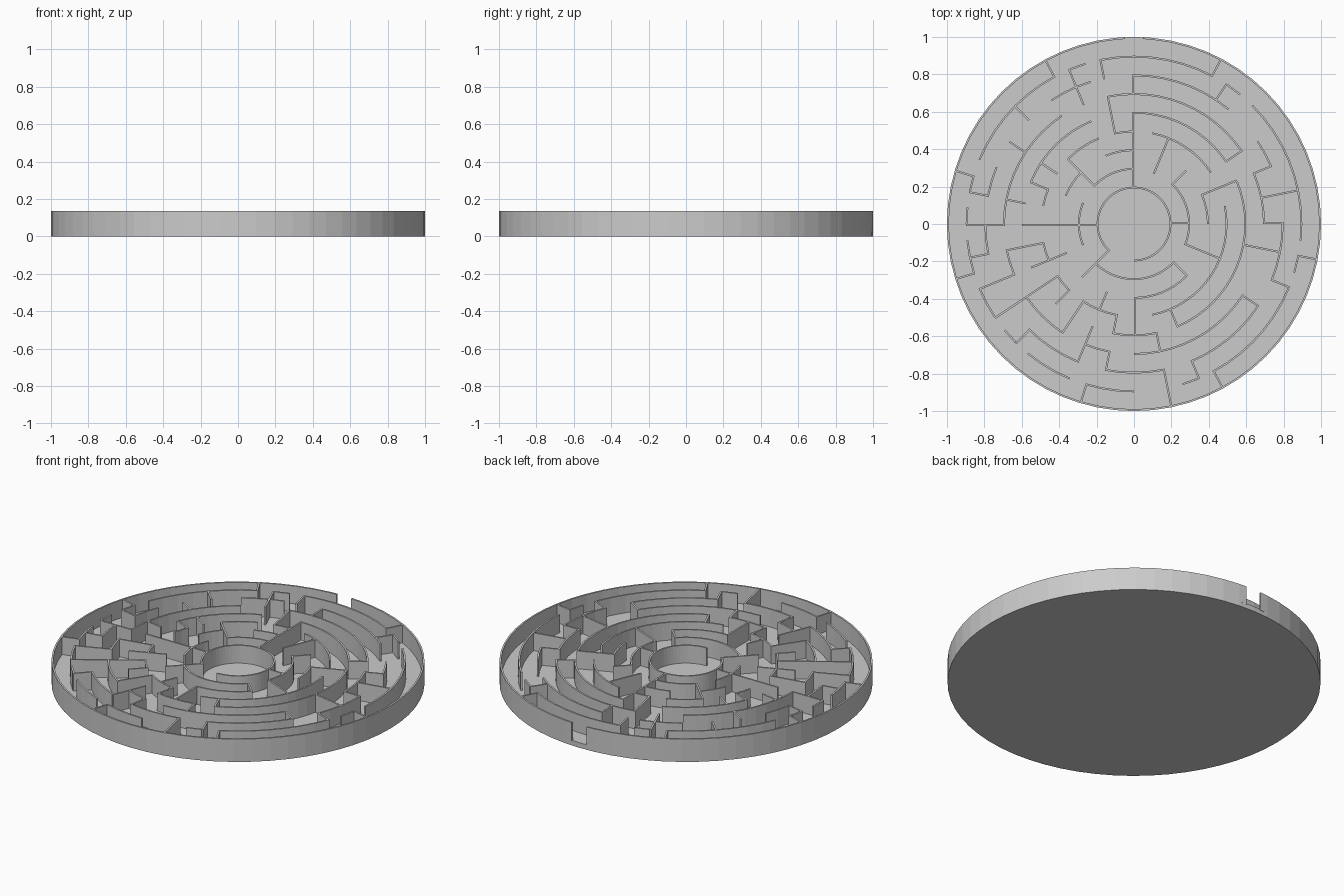
import bpy, bmesh, math

if "Cube" in bpy.data.objects:
    bpy.data.objects.remove(bpy.data.objects["Cube"])

STEP = math.tau / 64      # one maze cell step (64 per turn)
WALL = 0.01               # wall thickness
FLOOR, TOP = 0.03, 0.135  # floor level and wall top


def finish(name, bm):
    bmesh.ops.recalc_face_normals(bm, faces=bm.faces)
    mesh = bpy.data.meshes.new(name)
    bm.to_mesh(mesh)
    bm.free()
    obj = bpy.data.objects.new(name, mesh)
    bpy.context.collection.objects.link(obj)


def polar(r, u):
    return r * math.cos(u * STEP), r * math.sin(u * STEP)


def sweep(bm, sections, closed=False):
    """Join a row of four-cornered sections into a wall."""
    rows = [[bm.verts.new(p) for p in s] for s in sections]
    n = len(rows)
    for i in range(n if closed else n - 1):
        a, b = rows[i], rows[(i + 1) % n]
        for j in range(4):
            k = (j + 1) % 4
            bm.faces.new((a[j], a[k], b[k], b[j]))
    if not closed:
        bm.faces.new(rows[0])
        bm.faces.new(rows[-1])


def section(p, q, z0, z1):
    return [(*p, z0), (*q, z0), (*q, z1), (*p, z1)]


def ring(name, r, *arcs):
    """Curved walls at one radius, each from step a to step b."""
    bm = bmesh.new()
    for a, b in arcs:
        us = [a] + [u for u in range(math.floor(a) + 1, math.ceil(b))] + [b]
        sweep(bm, [section(polar(r - WALL, u), polar(r, u), FLOOR - 0.005, TOP) for u in us])
    finish(name, bm)


def spokes(name, *walls):
    """Straight radial walls: step, inner radius, outer radius."""
    bm = bmesh.new()
    for u, r0, r1 in walls:
        c, s = polar(1, u)
        r0, r1 = r0 - WALL, r1 - 0.002
        sweep(bm, [section((r * c, r * s), (r * c - WALL * s, r * s + WALL * c),
                           FLOOR - 0.005, TOP - 0.0003) for r in (r0, r1)])
    finish(name, bm)


# Round floor
bm = bmesh.new()
verts = [bm.verts.new((*polar(1, u), 0)) for u in range(64)]
face = bm.faces.new(verts)
top = bmesh.ops.extrude_face_region(bm, geom=[face])["geom"]
bmesh.ops.translate(bm, vec=(0, 0, FLOOR),
                    verts=[v for v in top if isinstance(v, bmesh.types.BMVert)])
finish("floor_disc", bm)

# Outer rim with the entrance gap, and the centre room
ring("outer_rim", 1.0, (16.5, 79.5))
ring("centre_room", 0.2, (48, 104))

# Curved walls, ring by ring
ring("ring_1", 0.3, (0, 8), (16, 24), (28, 36), (40, 56), (60, 64))
ring("ring_2", 0.4, (0, 4), (16, 20), (24, 28), (48, 56))
ring("ring_3", 0.5, (6, 14), (16, 18), (20, 24), (28, 30), (34, 36), (38, 40),
     (42, 46), (50, 66))
ring("ring_4", 0.6, (6, 16), (20, 28), (46, 50), (52, 68))
ring("ring_5", 0.7, (0, 4), (6, 18), (22, 32), (34, 36), (38, 42), (44, 46), (48, 58))
ring("ring_6", 0.8, (4, 6), (9, 16), (19, 22), (28, 30), (32, 34), (40, 44),
     (46, 50), (52, 58), (60, 64))
ring("ring_7", 0.9, (9, 10), (11, 18), (19, 20), (21, 28), (29, 30), (31, 32), (33, 35),
     (36, 38), (39, 40), (41, 44), (45, 48), (51, 52), (53, 60), (61, 62), (63, 72))

# Straight walls, by quarter of the disc
spokes("spokes_back_right", (0, .2, .3), (0, .7, .8), (2, .7, .9), (4, .4, .6), (4, .7, .8),
       (6, .6, .7), (8, .3, .4), (10, .8, .9), (11, .9, 1), (12, .3, .5))
spokes("spokes_back_left", (16, .2, .6), (16, .7, .8), (18, .5, .7), (18, .8, .9), (20, .7, .9),
       (21, .9, 1), (24, .3, .5), (24, .8, .9), (26, .5, .6), (26, .7, .8),
       (28, .5, .6), (29, .9, 1), (30, .6, .7), (30, .8, .9))
spokes("spokes_front_left", (32, .2, .6), (32, .7, .9), (34, .5, .7), (34, .8, .9), (35, .9, 1),
       (36, .4, .6), (36, .7, .9), (38, .5, .9), (40, .2, .4), (40, .5, .6), (40, .8, .9),
       (42, .5, .7), (44, .4, .5), (44, .6, .8), (45, .9, 1), (46, .5, .6), (46, .7, .8))
spokes("spokes_front_right", (48, .4, .6), (50, .6, .7), (50, .8, 1), (52, .5, .6), (52, .8, .9),
       (53, .9, 1), (56, .3, .4), (58, .7, .8), (60, .3, .5), (60, .8, .9),
       (62, .6, .8), (62, .9, 1))
